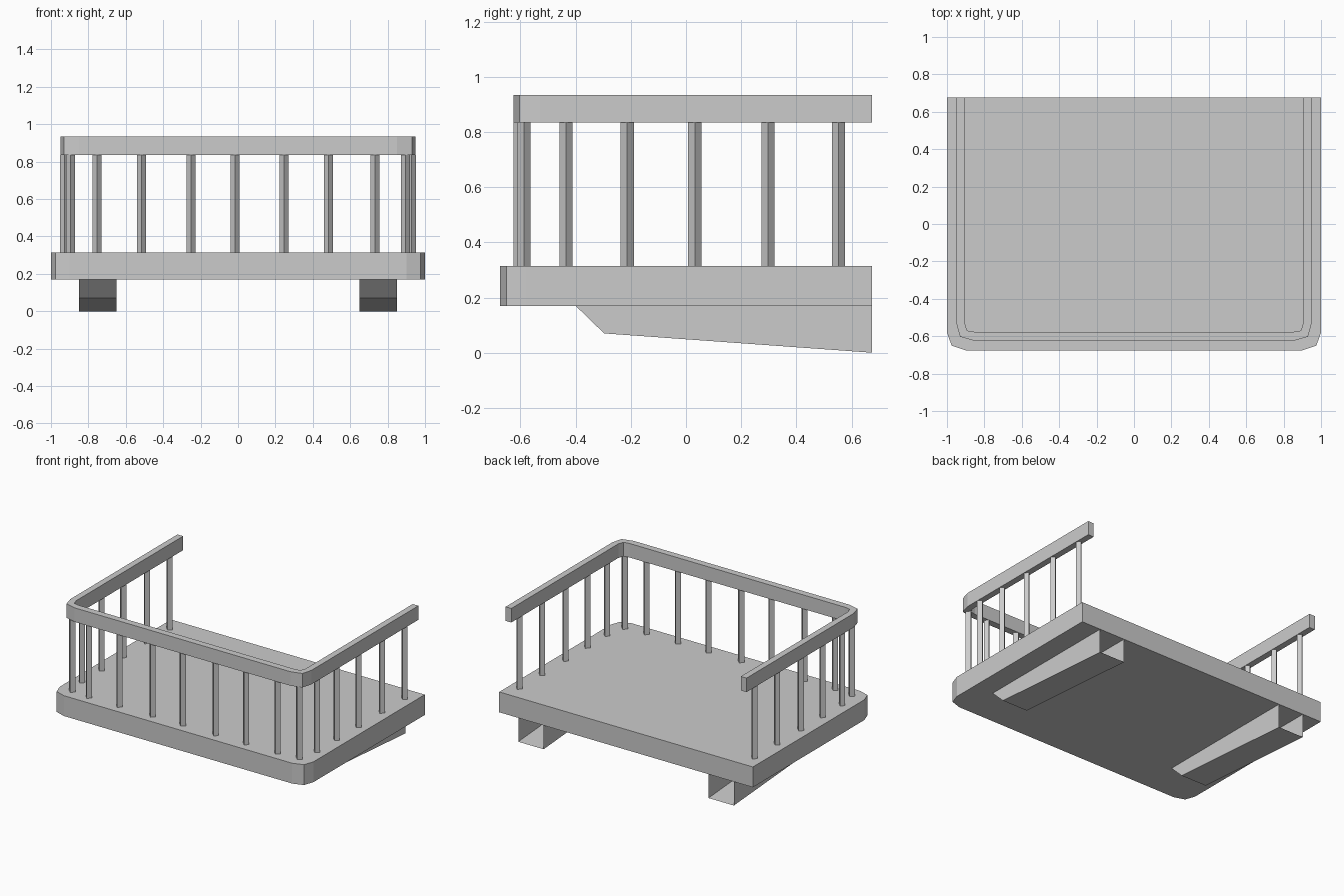
import bpy, bmesh
from mathutils import Vector

if "Cube" in bpy.data.objects:
    bpy.data.objects.remove(bpy.data.objects["Cube"])


def make_object(name, bm):
    bmesh.ops.recalc_face_normals(bm, faces=bm.faces)
    mesh = bpy.data.meshes.new(name)
    bm.to_mesh(mesh)
    bm.free()
    obj = bpy.data.objects.new(name, mesh)
    bpy.context.collection.objects.link(obj)
    return obj


def prism(name, points, shift, open_faces=()):
    """Extrude a closed outline; open_faces lists normals of faces left out."""
    bm = bmesh.new()
    face = bm.faces.new([bm.verts.new(p) for p in points])
    result = bmesh.ops.extrude_face_region(bm, geom=[face], use_keep_orig=True)
    verts = [g for g in result["geom"] if isinstance(g, bmesh.types.BMVert)]
    bmesh.ops.translate(bm, verts=verts, vec=shift)
    bmesh.ops.recalc_face_normals(bm, faces=bm.faces)
    gone = [f for f in bm.faces
            if any(f.normal.dot(Vector(n)) > 0.99 for n in open_faces)]
    bmesh.ops.delete(bm, geom=gone, context='FACES_ONLY')
    return make_object(name, bm)


def u_path(half):
    """Mirror the left half of a path so it runs left, front, right."""
    return half + [(-x, y) for x, y in reversed(half)]


BACK = 0.675
FLOOR_BOTTOM, FLOOR_TOP = 0.17, 0.315
RAIL_BOTTOM, RAIL_TOP = 0.835, 0.935

# Floor slab with chamfered front corners
slab = u_path([(-1, BACK), (-1, -0.58), (-0.975, -0.65), (-0.90, -0.675)])
prism("balcony_floor", [(x, y, FLOOR_BOTTOM) for x, y in slab],
      (0, 0, FLOOR_TOP - FLOOR_BOTTOM))

# Handrail running round three sides
outer = u_path([(-0.95, BACK), (-0.95, -0.53), (-0.93, -0.603), (-0.85, -0.625)])
inner = u_path([(-0.905, BACK), (-0.905, -0.53), (-0.892, -0.57), (-0.85, -0.577)])
prism("handrail", [(x, y, RAIL_BOTTOM) for x, y in outer + inner[::-1]],
      (0, 0, RAIL_TOP - RAIL_BOTTOM))

# Balusters: slim diamond posts along the front, corners and sides
spots = [(x, -0.601) for x in (-0.755, -0.515, -0.252, -0.015, 0.245, 0.485, 0.732)]
for side in (-1, 1):
    spots.append((side * 0.895, -0.588))
    spots += [(side * 0.927, y) for y in (-0.435, -0.213, 0.032, 0.297, 0.553)]
R = 0.024
for i, (x, y) in enumerate(spots):
    prism(f"baluster_{i + 1}",
          [(x - R, y, FLOOR_TOP), (x, y - R, FLOOR_TOP),
           (x + R, y, FLOOR_TOP), (x, y + R, FLOOR_TOP)],
          (0, 0, RAIL_BOTTOM - FLOOR_TOP), [(0, 0, 1), (0, 0, -1)])

# Tapered support brackets, hollow and open at the wall
profile = [(-0.40, FLOOR_BOTTOM), (-0.297, 0.07), (BACK, 0.0), (BACK, FLOOR_BOTTOM)]
for name, x in (("left_bracket", -0.85), ("right_bracket", 0.65)):
    prism(name, [(x, y, z) for y, z in profile], (0.2, 0, 0),
          [(0, 1, 0), (0, 0, 1)])
